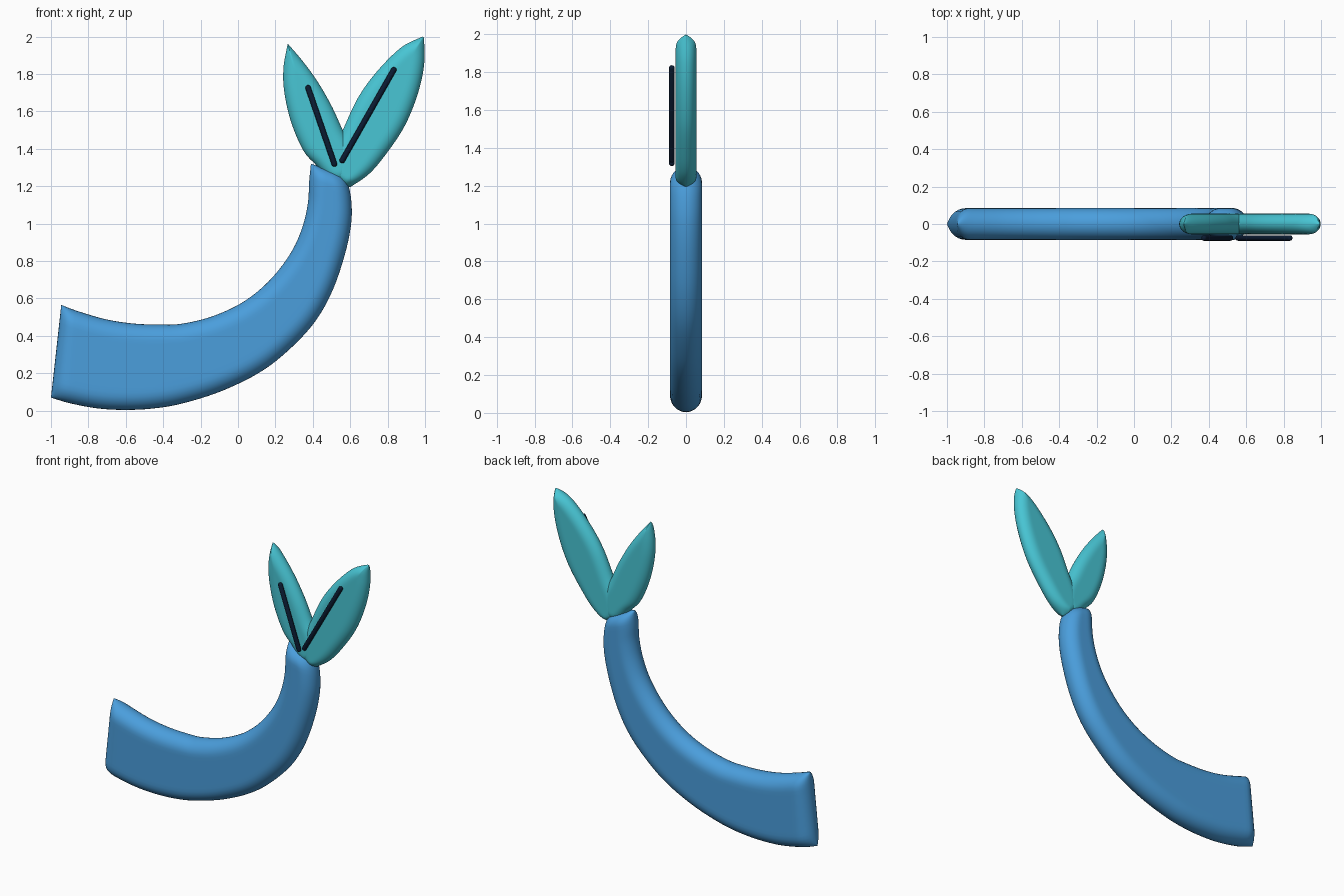
import bpy, bmesh, math
from mathutils import Vector

if "Cube" in bpy.data.objects:
    bpy.data.objects.remove(bpy.data.objects["Cube"])


def material(name, rgb):
    m = bpy.data.materials.new(name)
    m.diffuse_color = (*rgb, 1)
    m.use_nodes = True
    m.node_tree.nodes["Principled BSDF"].inputs["Base Color"].default_value = m.diffuse_color
    return m


BLUE = material("tail blue", (0.069, 0.342, 0.716))
TEAL = material("fin teal", (0.065, 0.565, 0.665))
DARK = material("dark navy", (0.0033, 0.011, 0.032))


def smooth_curve(points):
    """Dense Catmull-Rom curve through 2D points, returned as sampler by length fraction."""
    p = [Vector(q) for q in points]
    p = [2 * p[0] - p[1]] + p + [2 * p[-1] - p[-2]]
    dense = []
    for i in range(1, len(p) - 2):
        a, b, c, d = p[i - 1:i + 3]
        for k in range(12):
            t = k / 12
            dense.append(0.5 * (2 * b + (c - a) * t + (2 * a - 5 * b + 4 * c - d) * t * t
                                + (3 * b - a - 3 * c + d) * t ** 3))
    dense.append(p[-2])
    length = [0.0]
    for a, b in zip(dense, dense[1:]):
        length.append(length[-1] + (b - a).length)

    def sample(f):
        s = f * length[-1]
        for i in range(1, len(dense)):
            if s <= length[i] + 1e-9:
                t = (s - length[i - 1]) / max(length[i] - length[i - 1], 1e-9)
                return dense[i - 1].lerp(dense[i], t)
        return dense[-1]
    return sample, length[-1]


def puff(x):
    x = min(1.0, max(0.0, x))
    return math.sqrt(max(0.0, 1 - (1 - x) ** 2))


def pillow(name, edge_a, edge_b, half, radius, mat, rings=70, across=24):
    """Flat shape between two edge curves, inflated with rounded rims."""
    fa, la = smooth_curve(edge_a)
    fb, lb = smooth_curve(edge_b)
    total = (la + lb) / 2
    # extra rings near both ends for the rounding
    near = [radius * (1 - math.cos(math.pi / 2 * k / 7)) / total for k in range(8)]
    f0, f1 = near[-1], 1 - near[-1]
    fr = near + [f0 + (f1 - f0) * k / rings for k in range(1, rings)] + [1 - n for n in reversed(near)]
    bm = bmesh.new()
    loops = []
    for f in fr:
        a, b = fa(f), fb(f)
        w = (b - a).length
        end = puff(min(f, 1 - f) * total / radius)
        front, back = [], []
        for k in range(across + 1):
            v = (1 - math.cos(math.pi * k / across)) / 2
            q = a.lerp(b, v)
            y = half * end * puff(min(v, 1 - v) * w / radius)
            front.append(bm.verts.new((q.x, -y, q.y)))
            if 0 < k < across:
                back.append(bm.verts.new((q.x, y, q.y)))
        loops.append(front + back[::-1])
    n = len(loops[0])
    for l0, l1 in zip(loops, loops[1:]):
        for k in range(n):
            bm.faces.new((l0[k], l0[(k + 1) % n], l1[(k + 1) % n], l1[k]))
    bmesh.ops.remove_doubles(bm, verts=bm.verts, dist=0.0004)
    bmesh.ops.recalc_face_normals(bm, faces=bm.faces)
    for face in bm.faces:
        face.smooth = True
    return finish(name, bm, mat)


def finish(name, bm, mat):
    me = bpy.data.meshes.new(name)
    bm.to_mesh(me)
    bm.free()
    me.materials.append(mat)
    ob = bpy.data.objects.new(name, me)
    bpy.context.collection.objects.link(ob)
    return ob


def rod(name, start, end, y, radius, mat):
    """Round-ended bar: a sphere split in two halves and stretched."""
    a, b = Vector((start[0], y, start[1])), Vector((end[0], y, end[1]))
    bm = bmesh.new()
    bmesh.ops.create_uvsphere(bm, u_segments=16, v_segments=11, radius=radius)
    h = (b - a).length / 2 - radius
    for v in bm.verts:
        v.co.z += h if v.co.z > 0 else -h
    rot = (b - a).to_track_quat('Z', 'Y').to_matrix()
    for v in bm.verts:
        v.co = rot @ v.co + (a + b) / 2
    for face in bm.faces:
        face.smooth = True
    return finish(name, bm, mat)


# Curved tail body: outer (lower) edge and inner (upper) edge
outer = [(-1.0, .07), (-.9, .04), (-.75, .012), (-.6, .004), (-.45, .012), (-.3, .038), (-.1, .1),
         (.1, .195), (.25, .305), (.4, .46), (.5, .63), (.57, .83), (.605, 1.0), (.605, 1.13),
         (.585, 1.22), (.56, 1.265)]
inner = [(-.945, .565), (-.85, .53), (-.7, .487), (-.55, .465), (-.4, .46), (-.3, .465), (-.15, .5),
         (0, .565), (.12, .65), (.22, .755), (.3, .875), (.35, 1.0), (.375, 1.12), (.38, 1.22),
         (.39, 1.32)]
pillow("tail_body", outer, inner, 0.085, 0.09, BLUE)

# Tail fins, overlapping at the base
pillow("left_fin",
       [(.5, 1.22), (.42, 1.31), (.35, 1.39), (.285, 1.54), (.248, 1.7), (.243, 1.83), (.265, 1.96)],
       [(.58, 1.22), (.62, 1.3), (.61, 1.4), (.56, 1.5), (.5, 1.63), (.425, 1.76), (.345, 1.87), (.268, 1.96)],
       0.055, 0.07, TEAL, rings=50)
pillow("right_fin",
       [(.56, 1.2), (.5, 1.28), (.505, 1.38), (.56, 1.5), (.64, 1.67), (.74, 1.81), (.87, 1.94), (.985, 2.0)],
       [(.6, 1.195), (.7, 1.265), (.79, 1.37), (.89, 1.52), (.96, 1.69), (.995, 1.85), (.995, 1.995)],
       0.055, 0.07, TEAL, rings=50)

# Dark ribs in front of the fins
rod("left_fin_rib", (.37, 1.74), (.52, 1.305), -0.075, 0.015, DARK)
rod("right_fin_rib", (.55, 1.325), (.84, 1.835), -0.075, 0.015, DARK)
